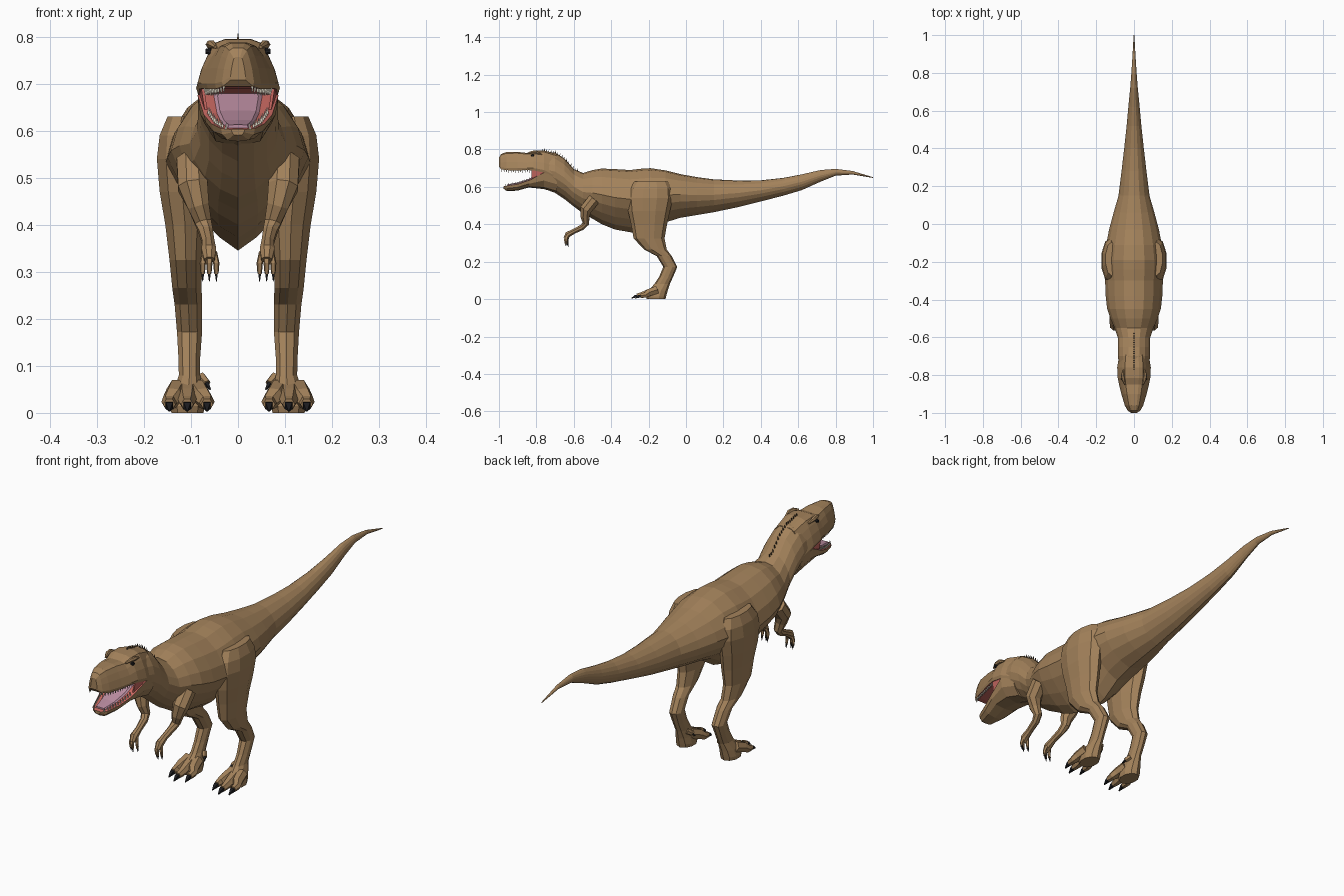
import bpy, bmesh, math
from mathutils import Vector

if "Cube" in bpy.data.objects:
    bpy.data.objects.remove(bpy.data.objects["Cube"])


def material(name, rgb):
    m = bpy.data.materials.new(name)
    m.diffuse_color = (*rgb, 1)
    m.use_nodes = True
    m.node_tree.nodes["Principled BSDF"].inputs["Base Color"].default_value = m.diffuse_color
    return m


HIDE = material("brown_hide", (0.37, 0.225, 0.105))
RED = material("mouth_red", (0.58, 0.14, 0.12))
PINK = material("tongue_pink", (0.50, 0.27, 0.36))
TOOTH = material("tooth_ivory", (0.62, 0.58, 0.48))
BLACK = material("claw_black", (0.012, 0.012, 0.014))
DARK = material("crest_brown", (0.10, 0.065, 0.035))


def finish(name, bm, mats, mirror=False, rule=None):
    bmesh.ops.recalc_face_normals(bm, faces=bm.faces)
    if rule:
        for f in bm.faces:
            f.material_index = rule(f)
    me = bpy.data.meshes.new(name)
    bm.to_mesh(me)
    bm.free()
    for m in mats:
        me.materials.append(m)
    ob = bpy.data.objects.new(name, me)
    bpy.context.collection.objects.link(ob)
    if mirror:
        ob.modifiers.new("mirror", 'MIRROR')
    return ob


def add_loft(bm, rings):
    vs = [[bm.verts.new(p) for p in r] for r in rings]
    n = len(rings[0])
    for a, b in zip(vs, vs[1:]):
        for i in range(n):
            j = (i + 1) % n
            bm.faces.new((a[i], a[j], b[j], b[i]))
    bm.faces.new(vs[0])
    bm.faces.new(vs[-1])


def profile_ring(profile, y, top, bot, hw, keel=0):
    # half profile mirrored around x = 0; keel narrows the underside
    half = []
    for fx, fz in profile:
        if fz < 0.5:
            fx *= 1 - keel * (0.5 - fz)
        half.append((fx * hw, bot + fz * (top - bot)))
    other = [(-x, z) for x, z in half[-2:0:-1]]
    return [(x, y, z) for x, z in half + other]


def body_part(name, profile, stations, mats, rule=None):
    bm = bmesh.new()
    add_loft(bm, [profile_ring(profile, *s) for s in stations])
    return finish(name, bm, mats, rule=rule)


def add_tube(bm, path, sides=6):
    # path of (x, y, z, radius), rings square to the path
    pts = [Vector(p[:3]) for p in path]
    rings = []
    for i, p in enumerate(pts):
        d = pts[min(i + 1, len(pts) - 1)] - pts[max(i - 1, 0)]
        u = d.cross(Vector((1, 0, 0))).normalized()
        v = d.cross(u).normalized()
        angles = [2 * math.pi * (k + 0.5) / sides for k in range(sides)]
        rings.append([p + path[i][3] * (u * math.cos(a) + v * math.sin(a)) for a in angles])
    add_loft(bm, rings)


def tubes(name, paths, mat, sides=6, mirror=True):
    bm = bmesh.new()
    for p in paths:
        add_tube(bm, p, sides)
    return finish(name, bm, [mat], mirror)


def sample(stations, y):
    # interpolated station at a given y
    for a, b in zip(stations, stations[1:]):
        if a[0] <= y <= b[0]:
            t = (y - a[0]) / (b[0] - a[0])
            return [p + t * (q - p) for p, q in zip(a, b)]
    return stations[-1]


# Neck, trunk and tail
ROUND = [(0, 1), (.35, .97), (.68, .85), (.9, .69), (1, .53), (.93, .37), (.72, .21), (.4, .08), (0, 0)]
TRUNK = [(-.76, .787, .59, .078, 0), (-.70, .783, .568, .085, 0), (-.65, .752, .535, .085, 0),
         (-.60, .695, .495, .086, 0), (-.55, .674, .458, .103, .2), (-.50, .69, .43, .125, .4),
         (-.45, .698, .40, .142, .6), (-.38, .695, .372, .15, .8), (-.30, .69, .358, .153, .9),
         (-.24, .697, .345, .158, .9), (-.19, .70, .36, .158, .8), (-.11, .688, .41, .148, .4),
         (-.03, .668, .435, .132, .1), (.06, .652, .45, .108, 0), (.15, .64, .465, .082, 0),
         (.28, .634, .492, .066, 0), (.40, .635, .522, .052, 0), (.52, .648, .553, .039, 0),
         (.62, .667, .583, .03, 0), (.72, .69, .628, .02, 0), (.80, .696, .66, .014, 0),
         (.89, .685, .666, .008, 0), (1, .652, .648, .002, 0)]
body_part("body_and_tail", ROUND, TRUNK, [HIDE])

# Upper head with a red palate
SKULL = [(0, 1), (.3, 1), (.55, .93), (.72, .72), (.88, .45), (1, .12), (.95, 0), (0, 0)]
HEAD = [(-1, .757, .708, .016), (-.988, .776, .694, .034), (-.96, .786, .689, .049),
        (-.90, .787, .688, .067), (-.85, .781, .69, .079), (-.815, .794, .688, .086),
        (-.76, .795, .676, .089), (-.69, .775, .64, .078)]
body_part("upper_head", SKULL, HEAD, [HIDE, RED],
          lambda f: int(f.normal.z < -.9 and f.calc_center_median().y < -.74))

# Lower jaw with a red floor
CHIN = [(0, 1), (.8, 1), (1, .95), (.93, .5), (.62, .1), (0, 0)]
JAW = [(-.975, .603, .59, .014), (-.958, .606, .577, .036), (-.90, .616, .58, .056),
       (-.84, .636, .597, .073), (-.76, .68, .588, .086), (-.69, .66, .568, .076)]
body_part("lower_jaw", CHIN, JAW, [HIDE, RED],
          lambda f: int(f.normal.z > .6 and f.calc_center_median().y < -.74))

# Tongue
FLAT = [(0, 1), (.85, .9), (1, .3), (0, 0)]
body_part("tongue", FLAT, [(y, t + .007, t - .004, .62 * w) for y, t, b, w in JAW[1:5]], [PINK])

# Red cheek skin at the corners of the mouth
bm = bmesh.new()
cheek = [(.078, -.825, .69), (.071, -.825, .645), (.082, -.755, .676)]
a = [bm.verts.new(p) for p in cheek]
b = [bm.verts.new((x - .006, y, z)) for x, y, z in cheek]
bm.faces.new(a)
bm.faces.new(b)
for i in range(3):
    j = (i + 1) % 3
    bm.faces.new((a[i], a[j], b[j], b[i]))
finish("cheek", bm, [RED], True)

# Teeth along both jaws
upper, lower = [], []
for i in range(14):
    y = -.985 + i * .0125
    _, t, b, w = sample(HEAD, y)
    upper.append([(w * .86, y, b + .003, .0045), (w * .84, y, b - .014, .0006)])
    if i < 11:
        y += .022
        _, t, b, w = sample(JAW, y)
        lower.append([(w * .86, y, t - .003, .004), (w * .84, y, t + .013, .0006)])
tubes("upper_teeth", upper, TOOTH, 4)
tubes("lower_teeth", lower, TOOTH, 4)

# Brow ridges and eyes
tubes("brow_ridge", [[(.048, -.85, .778, .004), (.056, -.825, .784, .009),
                      (.06, -.80, .783, .009), (.056, -.77, .775, .004)]], HIDE)
tubes("eye", [[(.058, -.82, .768, .008), (.069, -.82, .769, .006)]], BLACK, 8)

# Small spikes down the neck
crest = []
for i in range(17):
    y = -.77 + i * .0118
    z = max(sample(HEAD, y)[1] if y < -.72 else 0, sample(TRUNK, y)[1])
    crest.append([(0, y, z - .004, .004), (0, y + .003, z + .011, .0008)])
tubes("neck_spikes", crest, DARK, 4, mirror=False)

# Legs: (z, front y, back y, inner x, outer x)
LEG = [(.63, -.27, -.10, .09, .15), (.59, -.30, -.08, .08, .167), (.54, -.312, -.075, .07, .173),
       (.47, -.305, -.09, .07, .167), (.40, -.29, -.105, .07, .155), (.325, -.277, -.118, .076, .146),
       (.265, -.222, -.105, .077, .14), (.23, -.155, -.078, .076, .135), (.172, -.12, -.048, .076, .13),
       (.12, -.142, -.07, .08, .127), (.08, -.168, -.088, .08, .126), (.045, -.20, -.10, .074, .138),
       (.015, -.212, -.108, .07, .144), (0, -.208, -.112, .073, .142)]
bm = bmesh.new()
rings = []
for z, y0, y1, x0, x1 in LEG:
    angles = [math.pi * (k + .5) / 5 for k in range(10)]
    rings.append([((x0 + x1) / 2 + (x1 - x0) / 2 * 1.04 * math.cos(t),
                   (y0 + y1) / 2 + (y1 - y0) / 2 * 1.04 * math.sin(t), z) for t in angles])
add_loft(bm, rings)
finish("leg", bm, [HIDE], True)

# Toes and toe claws
toes, claws = [], []
for x0, x1, tip in ((.088, .066, -.272), (.108, .108, -.292), (.128, .146, -.272)):
    toes.append([(x0, -.155, .05, .024), (x0 * .5 + x1 * .5, -.20, .034, .022),
                 (x1, tip + .055, .022, .017), (x1, tip + .03, .018, .013)])
    claws.append([(x1, tip + .045, .017, .012), (x1, tip + .02, .015, .010), (x1, tip, .004, .002)])
toes.append([(.08, -.12, .075, .013), (.066, -.135, .062, .009)])
claws.append([(.068, -.132, .064, .007), (.059, -.148, .05, .002)])
tubes("toes", toes, HIDE)
tubes("toe_claws", claws, BLACK, 4)

# Arms, fingers and finger claws
tubes("arm", [[(.098, -.49, .535, .035), (.096, -.535, .48, .034), (.084, -.54, .44, .025),
               (.074, -.535, .405, .019), (.068, -.555, .384, .016), (.063, -.60, .362, .014),
               (.062, -.632, .345, .017), (.061, -.645, .325, .012)]], HIDE, 8)
fingers, nails = [], []
for dx, dy in ((-.015, .008), (0, -.004), (.014, .004)):
    x, y = .061 + dx, -.64 + dy
    fingers.append([(.061 + dx * .6, y + .004, .342, .008), (x, y - .003, .318, .007), (x, y, .296, .005)])
    nails.append([(x, y, .302, .0055), (x, y + .003, .279, .001)])
tubes("fingers", fingers, HIDE, 5)
tubes("finger_claws", nails, BLACK, 4)
